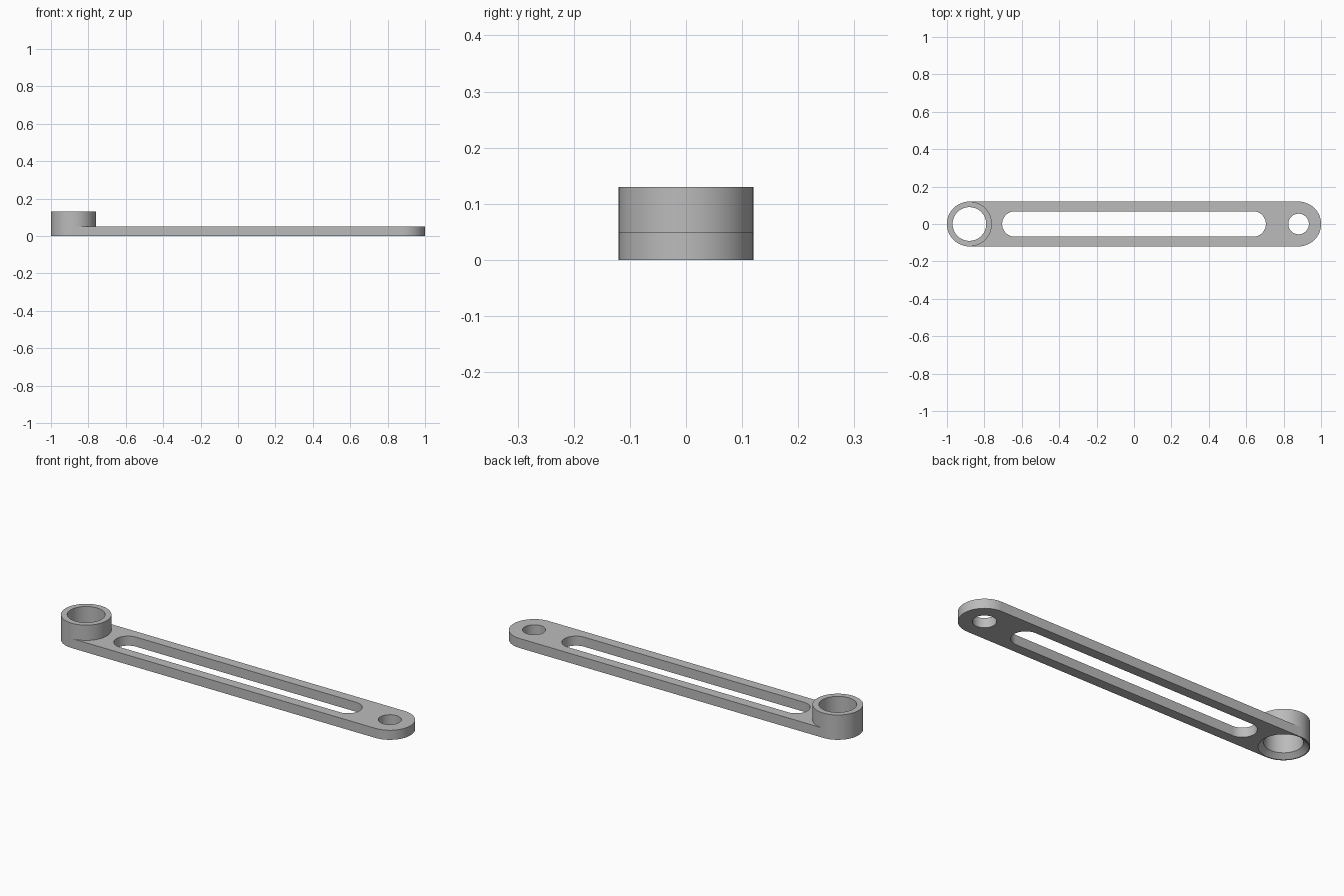
import bpy
import bmesh
from math import sin, cos, pi, radians

cube = bpy.data.objects.get("Cube")
if cube:
    bpy.data.objects.remove(cube)

END = 0.88        # distance of both end centres from the middle
RADIUS = 0.12     # outer radius of bar ends and collar
THICK = 0.05      # bar thickness
SEG = 32          # segments per half circle

grey = bpy.data.materials.new("plain grey")
grey.use_nodes = True
grey.diffuse_color = (0.5, 0.5, 0.5, 1)
grey.node_tree.nodes["Principled BSDF"].inputs["Base Color"].default_value = (0.5, 0.5, 0.5, 1)


def arc(cx, r, start, end, steps=SEG):
    """Points on an arc centred on (cx, 0), angles in degrees."""
    angles = [radians(start + (end - start) * i / steps) for i in range(steps + 1)]
    return [(cx + r * cos(a), r * sin(a)) for a in angles]


def finish(name, bm):
    bmesh.ops.recalc_face_normals(bm, faces=bm.faces[:])
    mesh = bpy.data.meshes.new(name)
    bm.to_mesh(mesh)
    bm.free()
    mesh.materials.append(grey)
    obj = bpy.data.objects.new(name, mesh)
    bpy.context.collection.objects.link(obj)
    bpy.ops.object.select_all(action='DESELECT')
    obj.select_set(True)
    bpy.context.view_layer.objects.active = obj
    bpy.ops.object.shade_smooth_by_angle(angle=radians(30))
    return obj


def plate(name, loops, height):
    """Flat plate from an outline and holes, extruded upwards."""
    bm = bmesh.new()
    edges = []
    for loop in loops:
        verts = [bm.verts.new((x, y, 0)) for x, y in loop]
        edges += [bm.edges.new((v, verts[i - 1])) for i, v in enumerate(verts)]
    bmesh.ops.triangle_fill(bm, edges=edges, use_beauty=True, normal=(0, 0, 1))
    result = bmesh.ops.extrude_face_region(bm, geom=bm.faces[:], use_keep_orig=True)
    top = [g for g in result["geom"] if isinstance(g, bmesh.types.BMVert)]
    bmesh.ops.translate(bm, verts=top, vec=(0, 0, height))
    return finish(name, bm)


def lathe(name, profile, cx, steps):
    """Ring turned from a closed (radius, height) profile."""
    bm = bmesh.new()
    rings = [[bm.verts.new((cx + r * cos(2 * pi * i / steps), r * sin(2 * pi * i / steps), z))
              for r, z in profile] for i in range(steps)]
    for i in range(steps):
        a, b = rings[i - 1], rings[i]
        for j in range(len(profile)):
            bm.faces.new((a[j - 1], b[j - 1], b[j], a[j]))
    return finish(name, bm)


# Bar: round right end, hollow left end that fits the collar
outline = arc(END, RADIUS, -90, 90) + arc(-END, RADIUS, 90, -90)
slot_r, slot_end = 0.068, 0.705 - 0.068
slot = arc(slot_end, slot_r, -90, 90) + arc(-slot_end, slot_r, 90, 270)
pin_hole = arc(END, 0.055, 0, 360, 2 * SEG)[:-1]
plate("slotted_bar", [outline, slot, pin_hole], THICK)

# Collar: tall ring with a chamfer around the bore underneath
collar_profile = [(0.115, 0), (RADIUS, 0), (RADIUS, 0.13), (0.09, 0.13), (0.09, 0.022)]
lathe("end_collar", collar_profile, -END, 2 * SEG)
